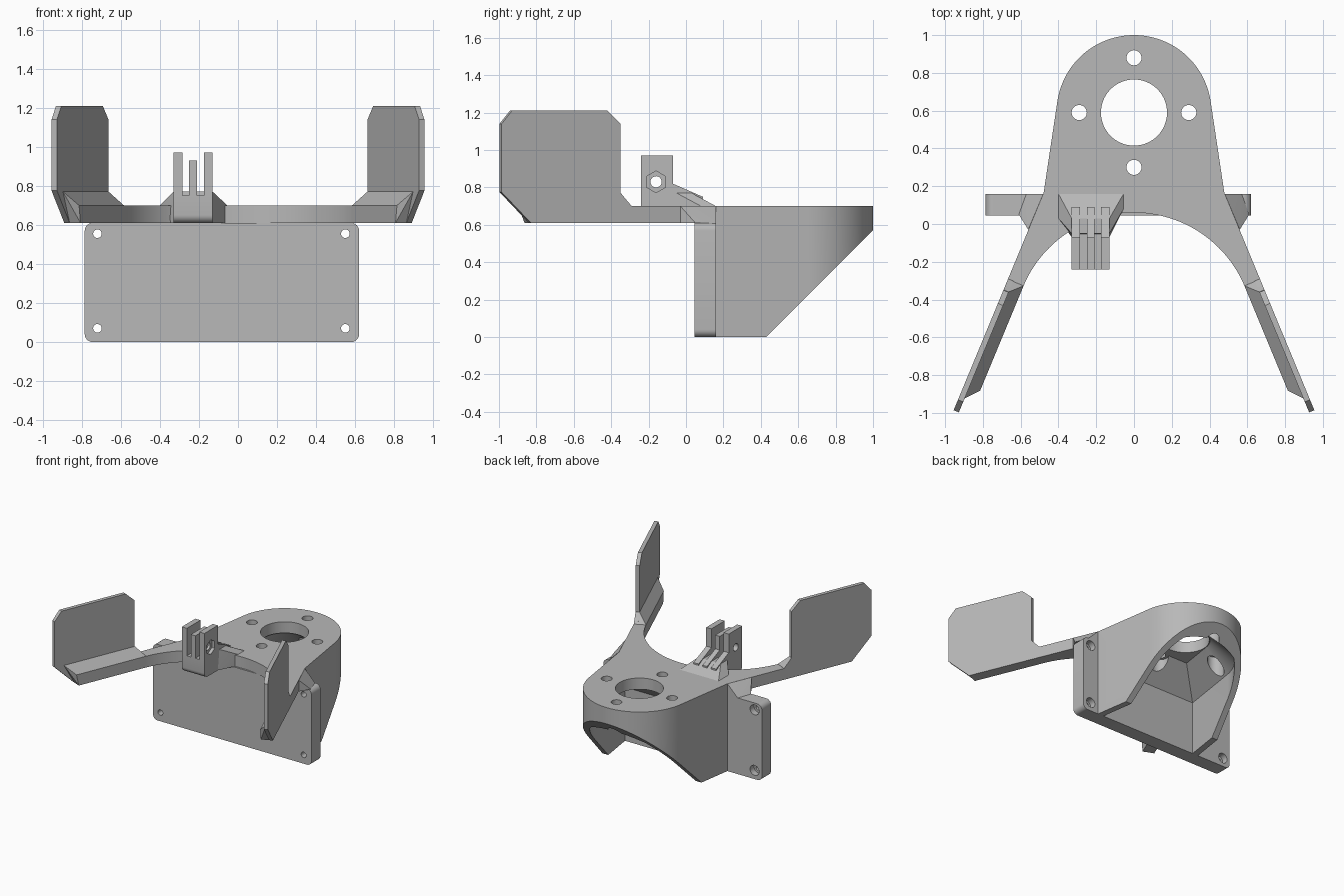
import bpy, bmesh
from math import sin, cos, atan2, pi, radians
from mathutils import Vector

cube = bpy.data.objects.get("Cube")
if cube:
    bpy.data.objects.remove(cube, do_unlink=True)

grey = bpy.data.materials.new("plain_grey")
grey.use_nodes = True
GREY = (0.48, 0.48, 0.48, 1)
grey.diffuse_color = GREY
grey.node_tree.nodes["Principled BSDF"].inputs["Base Color"].default_value = GREY


# ---- helpers ----
def finish(name, bm):
    bmesh.ops.recalc_face_normals(bm, faces=bm.faces)
    mesh = bpy.data.meshes.new(name)
    bm.to_mesh(mesh)
    bm.free()
    mesh.materials.append(grey)
    ob = bpy.data.objects.new(name, mesh)
    bpy.context.collection.objects.link(ob)
    return ob


def loft(name, rings):
    bm = bmesh.new()
    loops = [[bm.verts.new(p) for p in ring] for ring in rings]
    n = len(loops[0])
    for a, b in zip(loops, loops[1:]):
        for i in range(n):
            j = (i + 1) % n
            bm.faces.new((a[i], a[j], b[j], b[i]))
    bm.faces.new(loops[0][::-1])
    bm.faces.new(loops[-1])
    return finish(name, bm)


def prism(name, pts, axis, lo, hi):
    """Extrude a 2D outline along the x, y or z axis."""
    def place(p, h):
        q = list(p)
        q.insert("xyz".index(axis), h)
        return q
    return loft(name, [[place(p, h) for p in pts] for h in (lo, hi)])


def hull(name, pts):
    bm = bmesh.new()
    for p in pts:
        bm.verts.new(p)
    bmesh.ops.convex_hull(bm, input=bm.verts)
    return finish(name, bm)


def arc(cx, cy, r, a0, a1, n):
    angles = [radians(a0 + (a1 - a0) * i / n) for i in range(n + 1)]
    return [(cx + r * cos(a), cy + r * sin(a)) for a in angles]


def disc(cx, cy, r, n=32):
    return arc(cx, cy, r, 0, 360, n)[:-1]


def cut(ob, cutters):
    for c in cutters:
        c.hide_render = True
        m = ob.modifiers.new("cut", "BOOLEAN")
        m.operation, m.solver, m.object = "DIFFERENCE", "EXACT", c
    deps = bpy.context.evaluated_depsgraph_get()
    mesh = bpy.data.meshes.new_from_object(ob.evaluated_get(deps))
    ob.modifiers.clear()
    ob.data = mesh
    for c in cutters:
        bpy.data.objects.remove(c, do_unlink=True)


# ---- housing: tapered hood with a rounded back ----
CY, R = 0.59, 0.41
TILT = atan2(0.075, 0.5)


def hood_outline(r, front):
    x = (r - (front - CY) * sin(TILT)) / cos(TILT)
    t = TILT * 180 / pi
    return [(x, front)] + arc(0, CY, r, t, 180 - t, 48) + [(-x, front)]


def ring(r, front, z):
    return [(x, y, z) for x, y in hood_outline(r, front)]


housing = prism("housing", hood_outline(R, 0.10), "z", 0, 0.70)
cavity = loft("cavity_cutter", [ring(0.36, 0.16, -0.1), ring(0.36, 0.16, 0.43),
                                ring(0.18, 0.34, 0.61)])
slope = prism("slope_cutter", [(0.33, -0.1), (1.1, 0.67), (1.1, -0.1)], "x", -1, 1)
cutters = [slope, cavity, prism("bore", disc(0, CY, 0.175, 64), "z", 0.5, 0.8)]
for k in range(4):
    hx, hy = 0.29 * cos(k * pi / 2), CY + 0.29 * sin(k * pi / 2)
    cutters.append(prism("screw", disc(hx, hy, 0.04), "z", 0.3, 0.8))
    cutters.append(prism("counterbore", disc(hx, hy, 0.062), "z", 0.35, 0.612))
cut(housing, cutters)

# ---- arms: local frame u along the arm, v inward ----
ORIGIN = Vector((0.48, 0.16))
ALONG = Vector((0.383, -0.924))
INWARD = Vector((-0.924, -0.383))


def arm(side, u, v, z):
    p = ORIGIN + ALONG * u + INWARD * v
    return (side * p.x, p.y, z)


# bridge joining both arms, with a curved front edge
half = arc(0, -0.575, 0.635, 90, 22.5, 24)
half += [arm(1, 0.5, 0.09, 0)[:2], arm(1, 0.5, 0, 0)[:2], (0.48, 0.16)]
bridge = half + [(-x, y) for x, y in half[:0:-1]]
prism("arm_bridge", bridge, "z", 0.61, 0.70)

paddle = [(0.487, 0.61), (1.07, 0.61), (1.24, 0.775), (1.24, 1.14), (1.18, 1.21),
          (0.628, 1.21), (0.552, 1.14), (0.552, 0.77), (0.487, 0.70)]
ledge = [(0.49, 0, 0.61), (0.49, 0.09, 0.61), (0.49, 0, 0.70), (0.49, 0.09, 0.70),
         (0.55, 0, 0.77), (0.55, 0.03, 0.77), (1.07, 0, 0.61), (1.07, 0.09, 0.61),
         (1.09, 0.09, 0.70), (1.16, 0, 0.77), (1.16, 0.03, 0.77)]
gusset = [(0.48, 0.16, 0.70), (0.56, -0.03, 0.70), (0.57, 0.16, 0.61),
          (0.61, 0.05, 0.61), (0.56, -0.03, 0.61), (0.45, 0.16, 0.61)]
for side, word in ((1, "left"), (-1, "right")):
    loft(word + "_paddle", [[arm(side, u, v, z) for u, z in paddle] for v in (0, 0.03)])
    hull(word + "_arm_ledge", [arm(side, *p) for p in ledge])
    hull(word + "_gusset", [(side * x, y, z) for x, y, z in gusset])

# ---- front plate with rounded corners and four screw holes ----
X0, X1, TOP, C = -0.785, 0.62, 0.61, 0.04
outline = (arc(X1 - C, TOP - C, C, 0, 90, 6) + arc(X0 + C, TOP - C, C, 90, 180, 6)
           + arc(X0 + C, C, C, 180, 270, 6) + arc(X1 - C, C, C, 270, 360, 6))
plate = prism("front_plate", outline, "y", 0.045, 0.16)
cutters = []
for x in (-0.72, 0.55):
    for z in (0.07, 0.555):
        cutters.append(prism("screw", disc(x, z, 0.022, 24), "y", 0, 0.3))
        cutters.append(prism("nut", disc(x, z, 0.04, 24), "y", 0.11, 0.3))
cut(plate, cutters)

# ---- three-prong hinge mount ----
front_curve = arc(-0.20, 0.65, 0.04, 180, 270, 6)
prism("hinge_base", front_curve + [(0.06, 0.61), (0.06, 0.75), (-0.24, 0.75)],
      "x", -0.33, -0.13)
hull("hinge_flare", [
    (-0.33, -0.05, 0.77), (-0.13, -0.05, 0.77), (-0.33, 0.03, 0.77), (-0.13, 0.03, 0.77),
    (-0.40, 0.16, 0.70), (-0.055, 0.16, 0.70), (-0.40, 0.03, 0.70), (-0.055, 0.08, 0.70),
    (-0.40, 0.05, 0.61), (-0.055, 0.08, 0.61), (-0.33, -0.07, 0.61), (-0.13, -0.07, 0.61)])
prongs = (("right", -0.33, -0.285, 0.97), ("middle", -0.25, -0.21, 0.93),
          ("left", -0.175, -0.13, 0.97))
for word, x0, x1, top in prongs:
    side_view = [(-0.24, 0.74), (-0.24, top), (-0.07, top), (-0.07, 0.82),
                 (0.09, 0.75), (0.09, 0.72), (-0.07, 0.72)]
    prong = prism(word + "_prong", side_view, "x", x0, x1)
    cutters = [prism("pin", disc(-0.16, 0.83, 0.03, 24), "x", -0.5, 0)]
    if word == "left":
        hexagon = arc(-0.16, 0.83, 0.058, 30, 390, 6)[:-1]
        cutters.append(prism("hex", hexagon, "x", -0.155, 0))
    cut(prong, cutters)

# ---- smooth the round surfaces, keep edges sharp ----
bpy.ops.object.select_all(action="DESELECT")
for ob in bpy.context.collection.objects:
    if ob.type == "MESH" and grey.name in ob.data.materials:
        ob.select_set(True)
        bpy.context.view_layer.objects.active = ob
bpy.ops.object.shade_smooth_by_angle(angle=radians(25))
